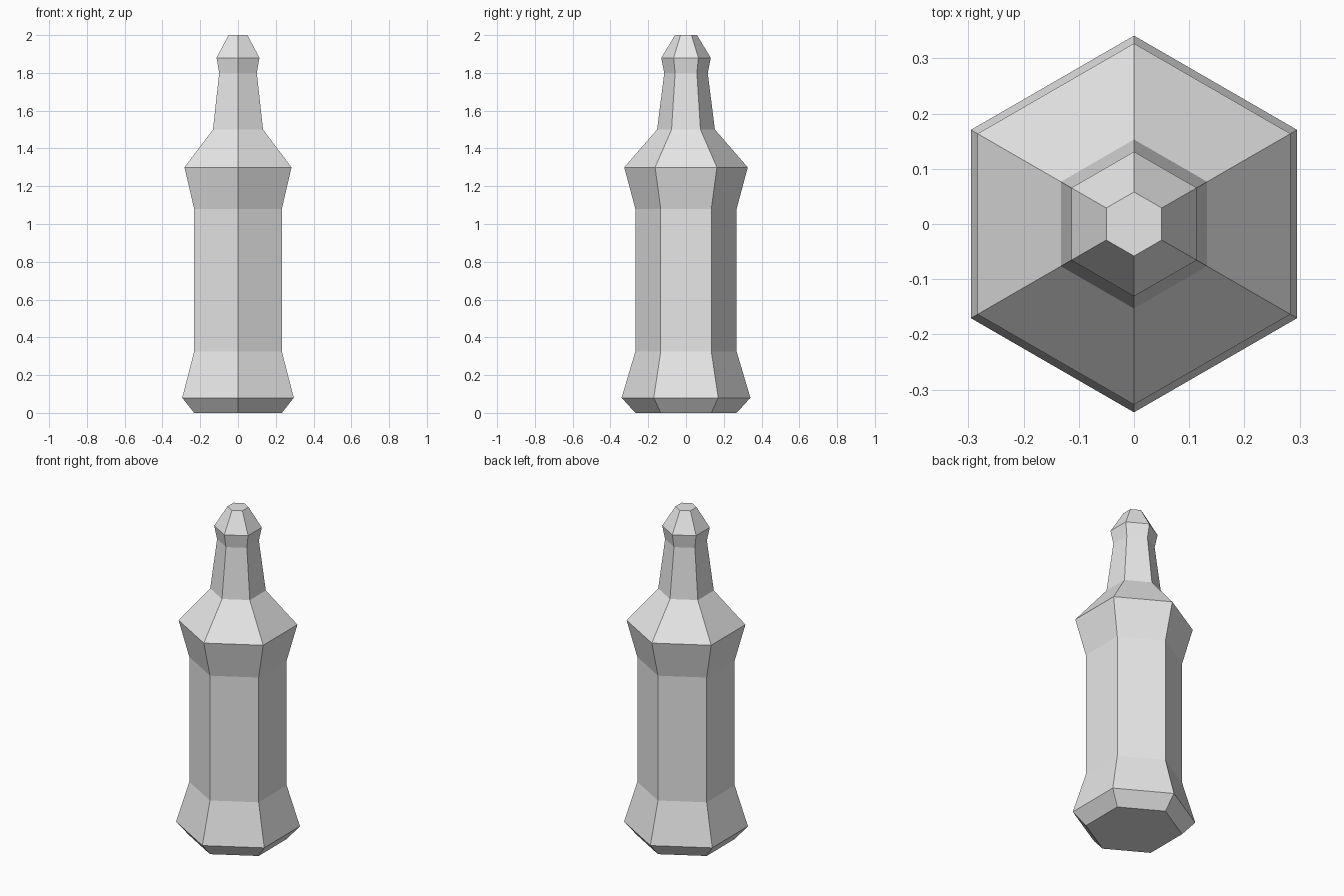
import bpy, bmesh, math

cube = bpy.data.objects.get("Cube")
if cube:
    bpy.data.objects.remove(cube, do_unlink=True)

# Plain light grey
grey = bpy.data.materials.new("light_grey")
grey.use_nodes = True
colour = (0.8, 0.8, 0.8, 1)
grey.diffuse_color = colour
grey.node_tree.nodes["Principled BSDF"].inputs["Base Color"].default_value = colour

# Bottle outline: (corner radius, height) from base to mouth
SIDES = 6
profile = [(0.268, 0), (0.341, 0.08), (0.268, 0.325), (0.268, 1.08),
           (0.327, 1.3), (0.153, 1.5), (0.115, 1.8), (0.131, 1.88), (0.058, 2)]


def hex_ring(bm, radius, z):
    """Ring of corners, with the first one on the back (+y)."""
    ring = []
    for i in range(SIDES):
        a = math.pi / 2 + math.tau * i / SIDES
        ring.append(bm.verts.new((radius * math.cos(a), radius * math.sin(a), z)))
    return ring


# Hexagonal bottle body, neck and lip as one closed shell
bm = bmesh.new()
rings = [hex_ring(bm, r, z) for r, z in profile]
for low, high in zip(rings, rings[1:]):
    for i in range(SIDES):
        j = (i + 1) % SIDES
        bm.faces.new((low[i], low[j], high[j], high[i]))
bm.faces.new(rings[0][::-1])
bm.faces.new(rings[-1])
bmesh.ops.recalc_face_normals(bm, faces=bm.faces)

mesh = bpy.data.meshes.new("bottle")
bm.to_mesh(mesh)
bm.free()
mesh.materials.append(grey)
bottle = bpy.data.objects.new("bottle", mesh)
bpy.context.collection.objects.link(bottle)
